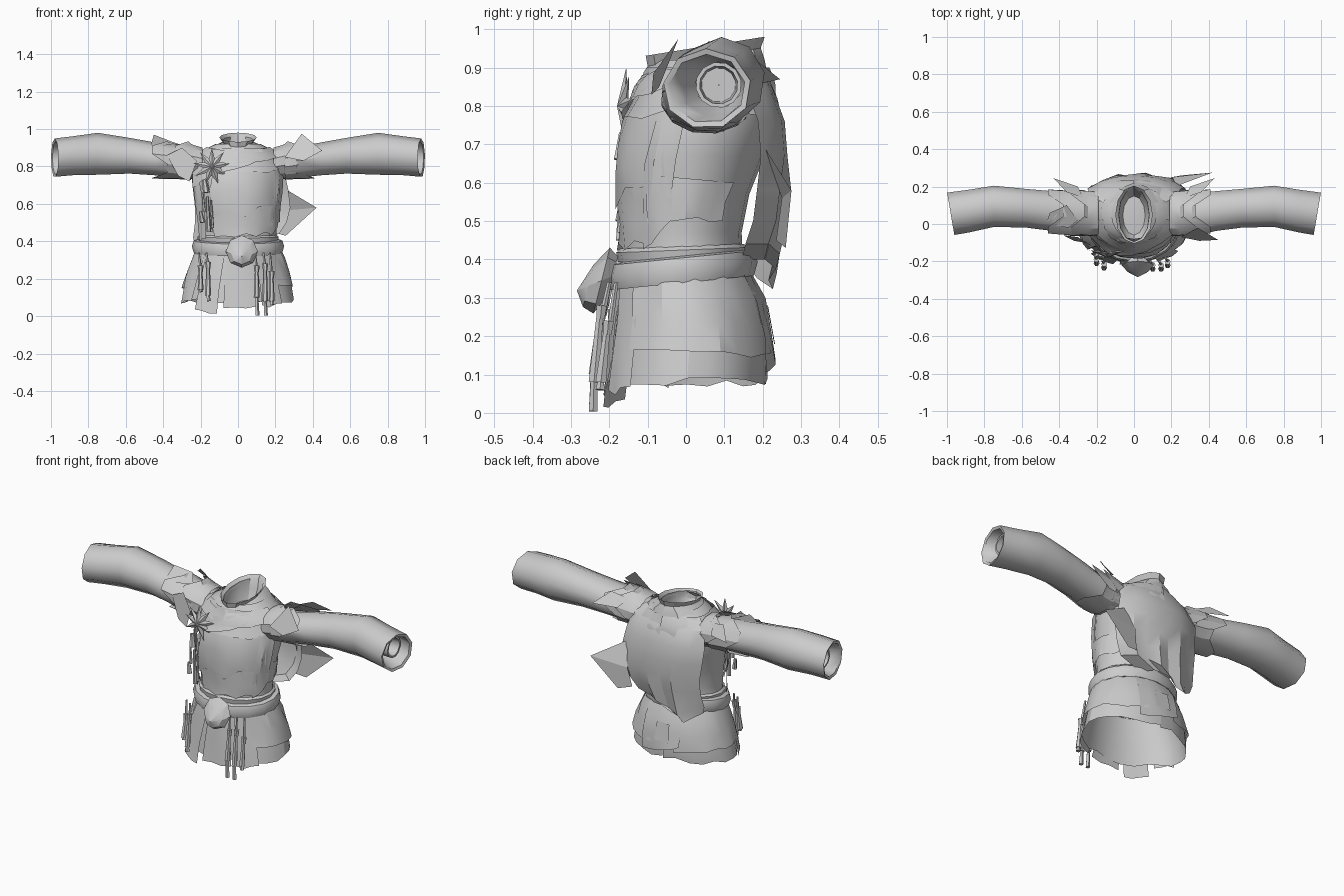
import bpy, bmesh, math, random
from math import sin, cos, pi
from mathutils import Vector

random.seed(4)
if "Cube" in bpy.data.objects:
    bpy.data.objects.remove(bpy.data.objects["Cube"])

cloth = bpy.data.materials.new("grey cloth")
cloth.use_nodes = True
cloth.diffuse_color = (0.6, 0.6, 0.6, 1)
cloth.node_tree.nodes["Principled BSDF"].inputs["Base Color"].default_value = (0.6, 0.6, 0.6, 1)


def finish(name, bm, angle=40):
    bmesh.ops.remove_doubles(bm, verts=bm.verts, dist=0.0005)
    bmesh.ops.recalc_face_normals(bm, faces=bm.faces)
    me = bpy.data.meshes.new(name)
    bm.to_mesh(me)
    bm.free()
    ob = bpy.data.objects.new(name, me)
    bpy.context.collection.objects.link(ob)
    me.materials.append(cloth)
    bpy.ops.object.select_all(action='DESELECT')
    ob.select_set(True)
    bpy.context.view_layer.objects.active = ob
    bpy.ops.object.shade_smooth_by_angle(angle=math.radians(angle))
    return ob


def grid(name, rows, cap=False, angle=40):
    """Skin a sheet through rows of points."""
    bm = bmesh.new()
    vs = [[bm.verts.new(p) for p in r] for r in rows]
    for a, b in zip(vs, vs[1:]):
        for i in range(len(a) - 1):
            bm.faces.new((a[i], a[i + 1], b[i + 1], b[i]))
    if cap:
        for r in (vs[0], vs[-1]):
            bm.faces.new(r[:-1])
    return finish(name, bm, angle)


def plate(name, pts):
    bm = bmesh.new()
    bm.faces.new([bm.verts.new(p) for p in pts])
    return finish(name, bm)


def rod(name, p, q, r0, r1, n=6):
    """Tapered stick between two points."""
    p, q = Vector(p), Vector(q)
    d = (q - p).normalized()
    u = d.cross(Vector((0, 1, 0.1))).normalized()
    v = d.cross(u)
    rows = [[c + r * (cos(2 * pi * i / n) * u + sin(2 * pi * i / n) * v) for i in range(n + 1)]
            for c, r in ((p, r0), (q, r1))]
    return grid(name, rows, cap=True)


def ring(z, rx, y0, y1, n=20, tilt=0):
    out = []
    for i in range(n + 1):
        a = 2 * pi * i / n
        y = (y0 + y1) / 2 - (y1 - y0) / 2 * cos(a)
        out.append((rx * sin(a), y, z + tilt * y))
    return out


# Body outline: height, half width, front y, back y
BODY = [(0.0, .31, -.22, .22), (.08, .30, -.205, .21), (.18, .28, -.195, .215), (.30, .245, -.18, .19),
        (.38, .205, -.165, .15), (.47, .205, -.165, .145), (.57, .215, -.175, .165), (.67, .23, -.175, .205),
        (.76, .24, -.155, .23), (.84, .225, -.115, .225), (.89, .18, -.095, .205), (.92, .12, -.08, .19)]


def on_body(a, z, off=0):
    """Point on the body at angle a (0 = front, positive = left side)."""
    z0 = min(max(z, BODY[0][0]), BODY[-1][0])
    for p, q in zip(BODY, BODY[1:]):
        if p[0] <= z0 <= q[0]:
            t = (z0 - p[0]) / (q[0] - p[0])
            _, rx, y0, y1 = [u + (v - u) * t for u, v in zip(p, q)]
            break
    return ((rx + off) * sin(a), (y0 + y1) / 2 - ((y1 - y0) / 2 + off) * cos(a), z)


def patch(name, tl, tr, br, bl, o0=.01, o1=.02, nu=5, nv=4, rag=0.0, fold=.006):
    """Draped piece between four (angle, height) corners, with a ragged lower edge."""
    rows = []
    for j in range(nv + 1):
        v = j / nv
        row = []
        for i in range(nu + 1):
            u = i / nu
            a = (tl[0] * (1 - u) + tr[0] * u) * (1 - v) + (bl[0] * (1 - u) + br[0] * u) * v
            z = (tl[1] * (1 - u) + tr[1] * u) * (1 - v) + (bl[1] * (1 - u) + br[1] * u) * v
            if j == nv:
                z += random.uniform(-rag, rag)
            row.append(on_body(a, z, o0 + (o1 - o0) * v + fold * random.uniform(-1, 1)))
        rows.append(row)
    return grid(name, rows, angle=25)


# Bodice and inner skirt
grid("bodice", [ring(*b) for b in BODY[3:]])
patch("skirt", (-pi, .40), (pi, .40), (pi, .08), (-pi, .08), 0, 0, 24, 4, .012, .003)
patch("over_skirt_left", (.75, .39), (2.9, .39), (2.9, .15), (.75, .16), .006, .014, 9, 3, .008)
patch("over_skirt_right", (-2.9, .39), (-.9, .39), (-.9, .16), (-2.9, .14), .006, .014, 9, 3, .012)
patch("over_skirt_back", (2.6, .38), (3.6, .38), (3.5, .17), (2.7, .11), .01, .018, 4, 3, .02)

# Front skirt panels and back tab
patch("front_panel_right", (-.75, .36), (-.3, .36), (-.36, .015), (-.8, .03), .012, .012, 3, 3, .008)
patch("front_panel_middle", (-.25, .34), (.3, .34), (.33, .05), (-.25, .04), .004, .006, 3, 3, .01)
patch("front_panel_left", (.4, .34), (.8, .34), (.85, .06), (.42, .05), .01, .012, 3, 3, .01)
patch("side_panel_right", (-1.3, .35), (-.85, .35), (-.9, .08), (-1.35, .07), .012, .012, 3, 2, .01)
patch("back_tab", (3.0, .28), (3.3, .28), (3.3, .18), (3.0, .18), .022, .022, 1, 1)

# Belt: closed rounded section, lower at the front
grid("belt", [ring(z, .215 + d, -.175 - d, .155 + d, 16, .1)
              for z, d in ((.34, 0), (.34, .022), (.375, .032), (.405, .022), (.41, 0), (.34, 0))], angle=50)
grid("waist_sash", [ring(z, .205 + d, -.17 - d, .15 + d, 16, .04)
                    for z, d in ((.40, .008), (.425, .012), (.435, 0))])

# Buckle: faceted pointed disc, tipped forward
buckle = []
for y, r in ((-.19, .05), (-.22, .086), (-.255, .055), (-.284, .001)):
    buckle.append([(.02 + r * sin(2 * pi * i / 8), y + .25 * r * cos(2 * pi * i / 8),
                    .345 + (y + .22) * .4 + r * cos(2 * pi * i / 8)) for i in range(9)])
grid("buckle", buckle, angle=25)

# Hanging pouches and tassels from the belt
for x, top, mid, low in ((.10, .27, .10, .004), (.145, .28, .08, .004), (.18, .24, .08, .06),
                         (-.16, .29, .11, .08), (-.20, .27, .14, .13)):
    y = -.225 + .6 * max(0, abs(x) - .15)
    rod("tassel_cord", (x - .01, y + .025, .34), (x, y + .008, top - .02), .006, .008, 5)
    rod("tassel_knot", (x, y + .005, top), (x, y + .002, top - .035), .016, .012)
    rod("tassel_tube", (x, y, top - .03), (x, y - .015, mid), .01, .016)
    rod("tassel_end", (x, y - .015, mid), (x + .003, y - .017, low), .009, .012, 5)

# Chest wrap, cowl folds and hanging strips
patch("chest_wrap", (-.5, .82), (1.0, .87), (1.25, .60), (-.9, .50), .006, .012, 6, 4, .03)
patch("diagonal_fold", (-1.2, .80), (.75, .90), (.55, .83), (-1.2, .69), .016, .024, 6, 3, .012)
patch("lower_drape", (-1.2, .70), (1.1, .66), (1.0, .44), (-.6, .42), .004, .010, 6, 4, .02)
patch("side_strip", (-1.35, .76), (-.95, .76), (-.85, .43), (-1.2, .41), .018, .018, 2, 4, .02)
patch("thin_strip", (-.85, .72), (-.65, .72), (-.65, .45), (-.8, .46), .02, .018, 1, 4, .01)
patch("left_front_edge", (.95, .86), (1.35, .82), (1.4, .50), (.9, .44), .008, .012, 3, 4, .02)
patch("shoulder_yoke", (-pi, .90), (pi, .90), (pi, .78), (-pi, .78), .01, .015, 18, 3, .02, .008)
patch("side_fold_left", (1.0, .62), (2.3, .60), (2.2, .50), (1.0, .50), .006, .012, 6, 2, .012)

# Collar with a flared neck opening, closed below by an undershirt
grid("collar", [ring(z, rx, y0, y1, 12, t) for z, rx, y0, y1, t in
                ((.86, .19, -.12, .215, .05), (.90, .14, -.11, .205, .1), (.92, .08, -.10, .195, .16),
                 (.948, .10, -.105, .205, .16), (.935, .082, -.095, .19, .14), (.89, .08, -.09, .18, .1),
                 (.85, .06, -.06, .15, 0), (.86, .0001, .05, .0501, 0))], angle=30)
for s in (1, -1):
    patch("cowl_fold", (s * 1.4, .905), (0, .88), (0, .82), (s * 1.3, .85), .016, .026, 4, 2, .006)

# Back cape: height, right x, left x, depth; the right corner hangs lowest
cape = []
for z, xr, xl, y in ((.90, -.17, .17, .185), (.85, -.23, .23, .225), (.76, -.25, .25, .258), (.67, -.24, .27, .265),
                     (.58, -.23, .28, .265), (.50, -.23, .26, .255), (.44, -.24, .22, .235), (.40, -.23, .08, .225)):
    row = []
    for i in range(8):
        u = i / 7
        edge = abs(2 * u - 1) ** 2.5
        wave = .01 * (-1) ** i if z < .6 else 0
        droop = .08 * max(0, 1 - abs(u - .3) / .4) if z < .47 else 0
        row.append((xr + (xl - xr) * u, y - .07 * edge + wave, z - droop))
    cape.append(row)
grid("cape", cape, angle=25)
plate("cape_flap_left_upper", [(.22, .20, .70), (.42, .275, .58), (.20, .25, .56)])
plate("cape_flap_left_lower", [(.20, .25, .56), (.42, .275, .58), (.255, .26, .43), (.18, .235, .45)])

# Sleeves: x, y, z, half depth, half height
SLEEVE = [(.16, .06, .80, .11, .075), (.32, .05, .82, .115, .085), (.44, .07, .838, .108, .09),
          (.58, .085, .855, .105, .098), (.75, .095, .865, .112, .115), (.88, .07, .855, .116, .107),
          (.98, .055, .845, .115, .105), (.975, .055, .845, .10, .09), (.92, .075, .85, .085, .08), (.84, .085, .855, .06, .06)]


def sleeve_ring(s, x, y, z, ry, rz, n=9, slant=.17):
    pts = []
    for i in range(n + 1):
        a = 2 * pi * i / n + .2
        py = y + ry * cos(a)
        pts.append((s * (x + slant * (py - y) * (x > .9)), py, z + rz * sin(a)))
    return pts


for s, side in ((1, "left"), (-1, "right")):
    grid(side + "_sleeve", [sleeve_ring(s, *r) for r in SLEEVE], angle=48)
    # Wrist tube with a closed inner end
    tube = [(.80, .055), (.94, .06), (.94, .05), (.86, .045), (.86, .001)]
    grid(side + "_wrist_tube", [sleeve_ring(s, x, .085, .855, r, r, 12, 0) for x, r in tube])
    # Ragged cuffs layered over the shoulder, longer on the right
    reach = .05 if s < 0 else 0
    for k, (x0, x1, rag) in enumerate(((.19, .30, .035), (.25, .37 + reach, .04))):
        inner = sleeve_ring(s, x0, .055, .815, .12, .088, 12)
        mid = sleeve_ring(s, (x0 + x1) / 2, .055, .825, .122, .094, 12)
        outer = sleeve_ring(s, x1, .065, .835, .122, .102, 12)
        outer = [(p[0] + s * rag * (-1) ** (i // 2), p[1], p[2]) for i, p in enumerate(outer[:-1])]
        grid("%s_shoulder_cuff_%d" % (side, k), [inner, mid, outer + outer[:1]], angle=25)
    plate(side + "_back_point", [(s * .27, .14, .90), (s * .30, .20, .86), (s * .43, .245, .87), (s * .36, .17, .93)])

# Cloth points: one diamond on the left shoulder, square lappets on the right
plate("left_front_point", [(.25, -.07, .85), (.34, -.02, .975), (.45, -.085, .885), (.35, -.09, .83)])
plate("right_top_lappet", [(-.30, .02, .915), (-.35, -.02, .92), (-.47, .0, .90), (-.45, .06, .97), (-.36, .10, .935)])
plate("right_front_lappet", [(-.22, -.12, .83), (-.30, -.07, .90), (-.38, -.06, .86), (-.32, -.09, .75), (-.26, -.10, .72)])

# Starburst brooch on the right of the chest, with hanging charms
bm = bmesh.new()
rim = []
for i in range(18):
    a = 2 * pi * i / 18
    r = .10 if i % 2 == 0 else .045
    rim.append(bm.verts.new((-.14 + r * sin(a), -.16 + .04 * r * cos(a) + 2 * r * r * sin(a) ** 2, .80 + r * cos(a))))
for y in (-.18, -.15):
    hub = bm.verts.new((-.14, y, .80))
    for i in range(18):
        bm.faces.new((hub, rim[i], rim[(i + 1) % 18]))
finish("starburst_brooch", bm, 10)
for x, z0, z1, r in ((-.18, .73, .66, .018), (-.19, .66, .56, .009), (-.165, .64, .45, .012),
                     (-.145, .62, .47, .008), (-.20, .56, .50, .014)):
    rod("brooch_charm", (x, -.165, z0), (x + .01, -.172, z1), r * .6, r)
